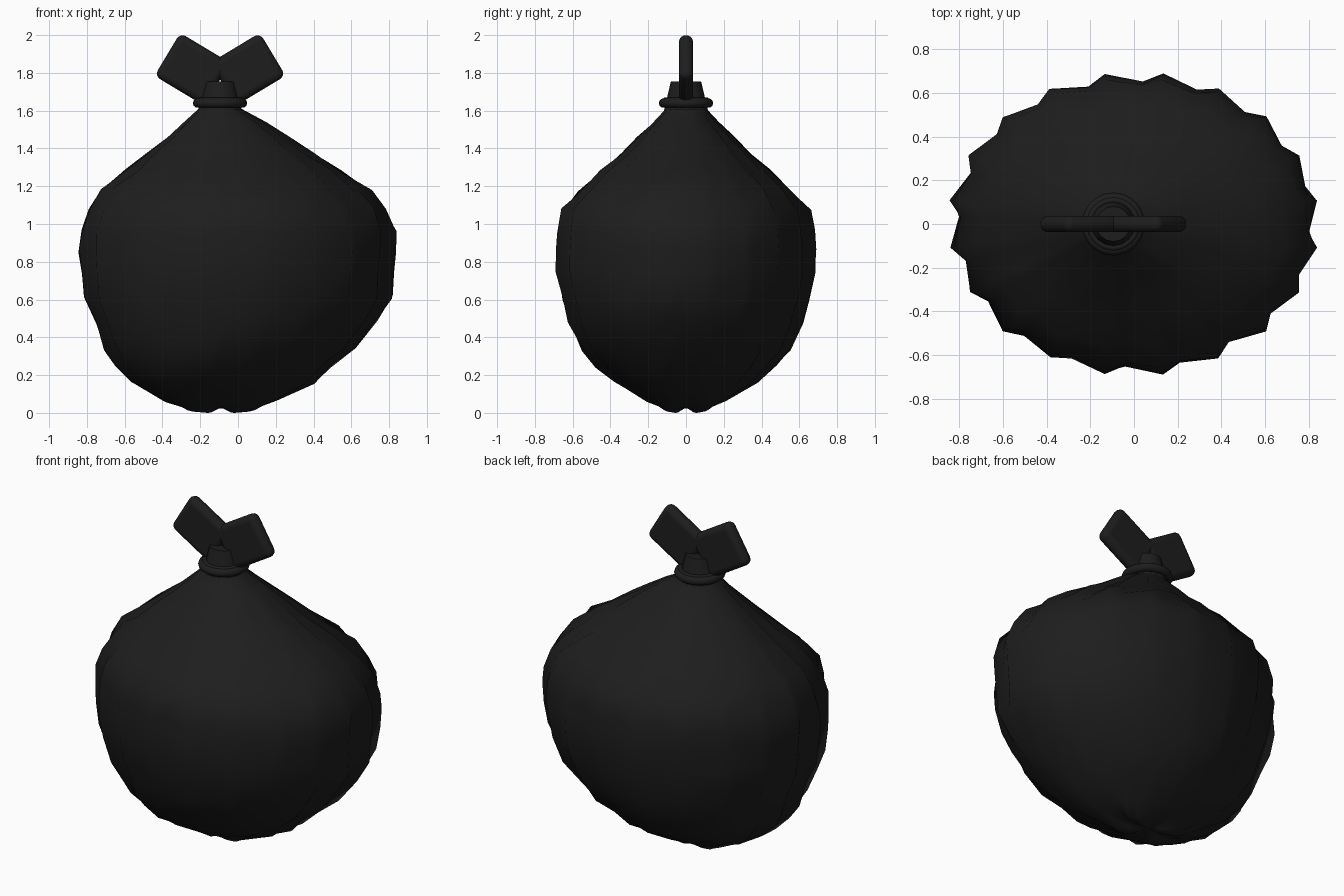
import bpy, bmesh, math, random

random.seed(11)
cube = bpy.data.objects.get("Cube")
if cube:
    bpy.data.objects.remove(cube)

black = bpy.data.materials.new("black plastic")
black.use_nodes = True
COLOUR = (0.0125, 0.0125, 0.0125, 1)
black.diffuse_color = COLOUR
bsdf = black.node_tree.nodes["Principled BSDF"]
bsdf.inputs["Base Color"].default_value = COLOUR
bsdf.inputs["Roughness"].default_value = 0.6

AXIS = -0.095   # x of the tied neck
PLEATS = 20


def finish(obj, name, angle):
    obj.name = name
    obj.data.materials.clear()
    obj.data.materials.append(black)
    bpy.ops.object.select_all(action='DESELECT')
    obj.select_set(True)
    bpy.context.view_layer.objects.active = obj
    bpy.ops.object.shade_smooth_by_angle(angle=math.radians(angle))


def make_bag():
    # Profile rows: height, centre x, half width, half depth
    profile = [
        (0.012, -0.09, 0.10, 0.08), (0.018, -0.09, 0.20, 0.13),
        (0.06, -0.09, 0.30, 0.21), (0.16, -0.08, 0.49, 0.385),
        (0.25, -0.075, 0.585, 0.485), (0.34, -0.045, 0.675, 0.56),
        (0.48, -0.012, 0.76, 0.63), (0.61, 0.0, 0.825, 0.665),
        (0.74, 0.0, 0.845, 0.695), (0.86, 0.0, 0.855, 0.695),
        (0.96, 0.0, 0.85, 0.69), (1.07, 0.0, 0.805, 0.675),
        (1.17, -0.01, 0.73, 0.58), (1.28, -0.02, 0.58, 0.46),
        (1.37, -0.04, 0.45, 0.35), (1.46, -0.05, 0.325, 0.26),
        (1.54, -0.065, 0.22, 0.175), (1.61, AXIS, 0.115, 0.11),
        (1.65, AXIS, 0.08, 0.08),
    ]
    bm = bmesh.new()
    count = PLEATS * 2
    rings = []
    for z, cx, rx, ry in profile:
        ring = []
        belly = min(1, rx / 0.8)
        for i in range(count):
            a = math.tau * i / count
            valley = i % 2 == 0
            r = (0.94 if valley else 0.994) + random.uniform(-0.012, 0.012)
            dz = random.uniform(-0.015, 0.015) * belly
            # Four broad creases gather under the bag
            if z < 0.05:
                dz = 0.012 * math.cos(4 * a)
            # Valleys lean toward one neighbour, so pleats read as folds
            a += -0.05 if valley else 0
            ring.append(bm.verts.new((cx + rx * r * math.cos(a),
                                      ry * r * math.sin(a), z + dz)))
        rings.append(ring)
    for low, high in zip(rings, rings[1:]):
        for i in range(count):
            j = (i + 1) % count
            bm.faces.new((low[i], low[j], high[j], high[i]))
    # Pinched underside and hidden top
    pole = bm.verts.new((-0.09, 0, 0.03))
    for i in range(count):
        bm.faces.new((rings[0][(i + 1) % count], rings[0][i], pole))
    bm.faces.new(rings[-1])
    bmesh.ops.recalc_face_normals(bm, faces=bm.faces)
    mesh = bpy.data.meshes.new("bag_body")
    bm.to_mesh(mesh)
    bm.free()
    obj = bpy.data.objects.new("bag_body", mesh)
    bpy.context.collection.objects.link(obj)
    finish(obj, "bag_body", 75)


def make_ring(name, z, major, minor):
    bpy.ops.mesh.primitive_torus_add(location=(AXIS, 0, z), major_radius=major,
                                     minor_radius=minor, major_segments=32,
                                     minor_segments=10)
    finish(bpy.context.object, name, 60)


def make_neck():
    # Gathered plastic, its skirt reaching just below the tie
    bpy.ops.mesh.primitive_cone_add(vertices=16, radius1=0.125, radius2=0.08,
                                    depth=0.19, location=(AXIS, 0, 1.66))
    finish(bpy.context.object, "gathered_neck", 30)


def make_flap(name, side):
    # Rounded flap of the knot, leaning out to one side
    bpy.ops.mesh.primitive_cube_add(size=1, location=(AXIS + side * 0.147, 0, 1.819),
                                    rotation=(0, -side * math.radians(31), 0))
    obj = bpy.context.object
    obj.scale = (0.308, 0.075, 0.265)
    bpy.ops.object.transform_apply(location=False, rotation=False, scale=True)
    bevel = obj.modifiers.new("rounding", 'BEVEL')
    bevel.width = 0.035
    bevel.segments = 4
    finish(obj, name, 40)


make_bag()
make_neck()
make_ring("tie_ring", 1.64, 0.119, 0.025)
make_ring("upper_tie_ring", 1.655, 0.108, 0.016)
for flap_name, flap_side in (("left_knot_flap", 1), ("right_knot_flap", -1)):
    make_flap(flap_name, flap_side)
